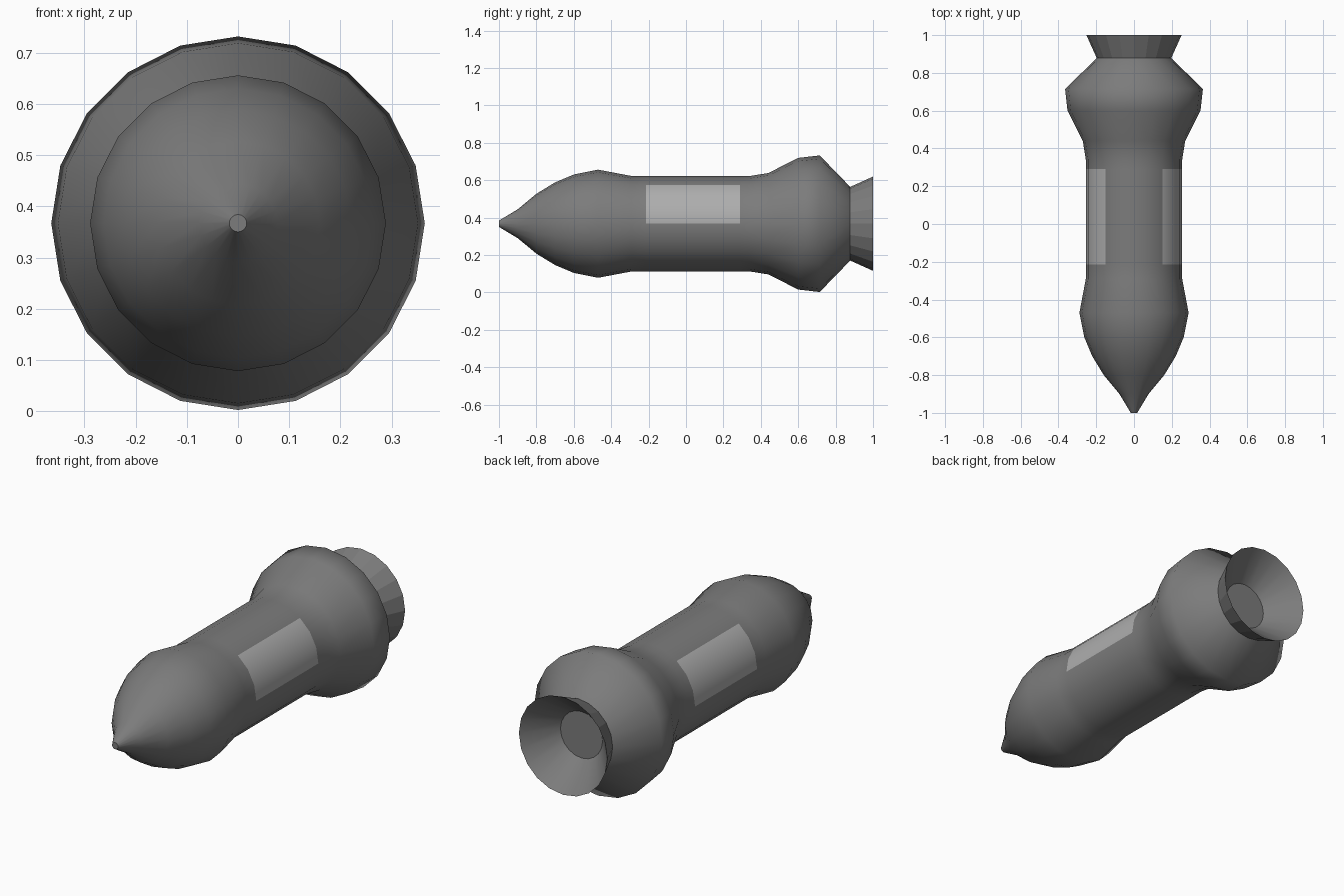
import bpy, bmesh, math

if "Cube" in bpy.data.objects:
    bpy.data.objects.remove(bpy.data.objects["Cube"])

SIDES, AXIS_Z = 20, 0.367


def material(name, v):
    m = bpy.data.materials.new(name)
    m.diffuse_color = (v, v, v, 1)
    m.use_nodes = True
    m.node_tree.nodes["Principled BSDF"].inputs["Base Color"].default_value = m.diffuse_color
    return m


def lathe(name, profile, flat_bands=(), cap_start=False, cap_end=False):
    """Revolve (y, radius) points round the long axis; returns object and face bands."""
    bm = bmesh.new()
    rings = []
    for y, r in profile:
        rings.append([bm.verts.new((r * math.cos(2 * math.pi * i / SIDES), y,
                                    AXIS_Z + r * math.sin(2 * math.pi * i / SIDES)))
                      for i in range(SIDES)])
    for b, (a, c) in enumerate(zip(rings, rings[1:])):
        for i in range(SIDES):
            j = (i + 1) % SIDES
            f = bm.faces.new((a[i], c[i], c[j], a[j]))
            f.smooth = b not in flat_bands
    if cap_start:
        bm.faces.new(rings[0])
    if cap_end:
        bm.faces.new(rings[-1][::-1])
    me = bpy.data.meshes.new(name)
    bm.to_mesh(me)
    bm.free()
    ob = bpy.data.objects.new(name, me)
    bpy.context.collection.objects.link(ob)
    return ob


dark = material("dark_shell", 0.2)
light = material("light_panel", 0.42)

# Hull: pointed nose, straight barrel, bulging tail
hull = lathe("hull", [(-1, .017), (-.9, .077), (-.8, .16), (-.7, .221), (-.6, .263),
                      (-.47, .289), (-.29, .255), (-.215, .255), (.29, .255),
                      (.34, .255), (.44, .271), (.6, .352), (.715, .365),
                      (.878, .197)], cap_start=True)
hull.data.materials.append(dark)
hull.data.materials.append(light)

# Side panels: upper three barrel facets on each side
for f in hull.data.polygons:
    c = f.center
    angle = math.degrees(math.atan2(c.z - AXIS_Z, abs(c.x)))
    if -.2 < c.y < .27 and 0 < angle < 54:
        f.material_index = 1

# Nozzle: faceted flare outside, smooth cone inside, flat floor
nozzle = lathe("nozzle", [(.878, .197), (1, .252), (1, .252), (.85, .12)],
               flat_bands=(0,), cap_end=True)
bm = bmesh.new()
bm.from_mesh(nozzle.data)
bmesh.ops.dissolve_degenerate(bm, dist=1e-5, edges=bm.edges)
for e in bm.edges:
    if len(e.link_faces) == 2 and e.calc_face_angle(0) > math.radians(40):
        e.smooth = False
bm.to_mesh(nozzle.data)
bm.free()
nozzle.data.materials.append(dark)
